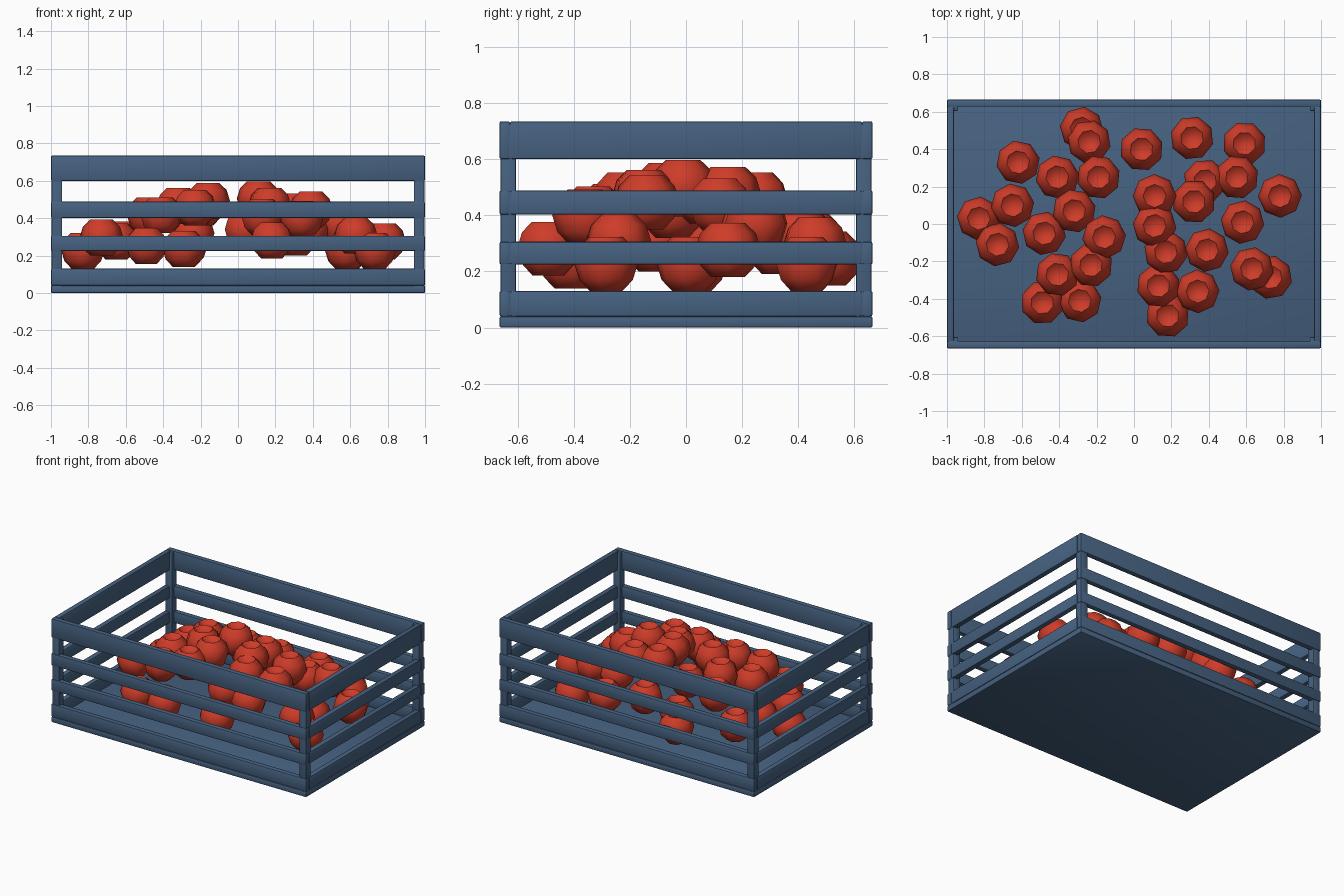
import bpy, bmesh, math, random

if "Cube" in bpy.data.objects:
    bpy.data.objects.remove(bpy.data.objects["Cube"])

random.seed(4)


def material(name, rgb):
    m = bpy.data.materials.new(name)
    m.diffuse_color = (*rgb, 1)
    m.use_nodes = True
    m.node_tree.nodes["Principled BSDF"].inputs["Base Color"].default_value = m.diffuse_color
    return m


BLUE = material("slate blue", (0.062, 0.122, 0.22))
RED = material("apple red", (0.62, 0.045, 0.022))


def finish(ob, mat, angle):
    ob.data.materials.append(mat)
    bpy.ops.object.select_all(action='DESELECT')
    ob.select_set(True)
    bpy.context.view_layer.objects.active = ob
    bpy.ops.object.shade_smooth_by_angle(angle=math.radians(angle))


def box(name, x0, x1, y0, y1, z0, z1, bevel=0.007):
    bm = bmesh.new()
    bmesh.ops.create_cube(bm, size=1)
    for v in bm.verts:
        v.co = (x0 + (v.co.x + .5) * (x1 - x0),
                y0 + (v.co.y + .5) * (y1 - y0),
                z0 + (v.co.z + .5) * (z1 - z0))
    bmesh.ops.bevel(bm, geom=bm.edges[:], offset=bevel, segments=2,
                    profile=0.5, affect='EDGES')
    me = bpy.data.meshes.new(name)
    bm.to_mesh(me)
    bm.free()
    ob = bpy.data.objects.new(name, me)
    bpy.context.collection.objects.link(ob)
    finish(ob, BLUE, 40)


X, Y, T = 1.0, 0.665, 0.038

# crate floor
box("crate_floor", -X, X, -Y, Y, 0, 0.04)

# corner posts, just inside the outer faces
for sx in (-1, 1):
    for sy in (-1, 1):
        xs = sorted((sx * (X - .004), sx * (X - .06)))
        ys = sorted((sy * (Y - .004), sy * (Y - .06)))
        box("corner_post", *xs, *ys, 0.03, 0.73)

# slats on all four sides
for z0, z1 in ((0.04, 0.13), (0.225, 0.306), (0.402, 0.488), (0.60, 0.735)):
    for s in (-1, 1):
        box("long_slat", -X, X, *sorted((s * Y, s * (Y - T))), z0, z1)
        box("end_slat", *sorted((s * X, s * (X - T))), -Y + T, Y - T, z0, z1)

# apple: lathed profile with a dimple on top
PROFILE = [(0.06, 0), (0.098, 0.04), (0.117, 0.10), (0.1, 0.155),
           (0.062, 0.192), (0.036, 0.168)]
SIDES = 8


def apple_mesh():
    bm = bmesh.new()
    rings = [[bm.verts.new((r * math.cos(a * math.tau / SIDES),
                            r * math.sin(a * math.tau / SIDES), z))
              for a in range(SIDES)] for r, z in PROFILE]
    for lo, hi in zip(rings, rings[1:]):
        for i in range(SIDES):
            j = (i + 1) % SIDES
            bm.faces.new((lo[i], lo[j], hi[j], hi[i]))
    bm.faces.new(rings[0][::-1])
    bm.faces.new(rings[-1])
    me = bpy.data.meshes.new("apple")
    bm.to_mesh(me)
    bm.free()
    return me


# heaped apples: x, y, bottom z
APPLES = [
    (-.83, .03, .13), (-.73, -.11, .20), (-.65, .10, .18), (-.62, .33, .19),
    (-.49, -.42, .155), (-.29, -.41, .14), (-.41, -.27, .32), (-.23, -.22, .36),
    (-.16, -.07, .395), (-.48, -.05, .32), (-.32, .07, .37), (-.41, .25, .32),
    (-.19, .25, .36), (-.28, .51, .15), (-.24, .44, .22), (.04, .40, .24),
    (.31, .46, .20), (.59, .43, .13), (.55, .25, .27), (.38, .23, .25),
    (.32, .12, .34), (.11, .15, .38), (.11, -.01, .405), (.58, .01, .13),
    (.78, .15, .18), (.17, -.15, .37), (.39, -.14, .35), (.13, -.33, .31),
    (.34, -.36, .30), (.18, -.49, .185), (.63, -.24, .21), (.73, -.285, .13)]

mesh = apple_mesh()
for n, (x, y, z) in enumerate(APPLES):
    ob = bpy.data.objects.new("apple", mesh)
    ob.location = (x, y, z)
    ob.rotation_euler.z = random.uniform(0, math.tau)
    bpy.context.collection.objects.link(ob)
    if n == 0:
        finish(ob, RED, 55)
